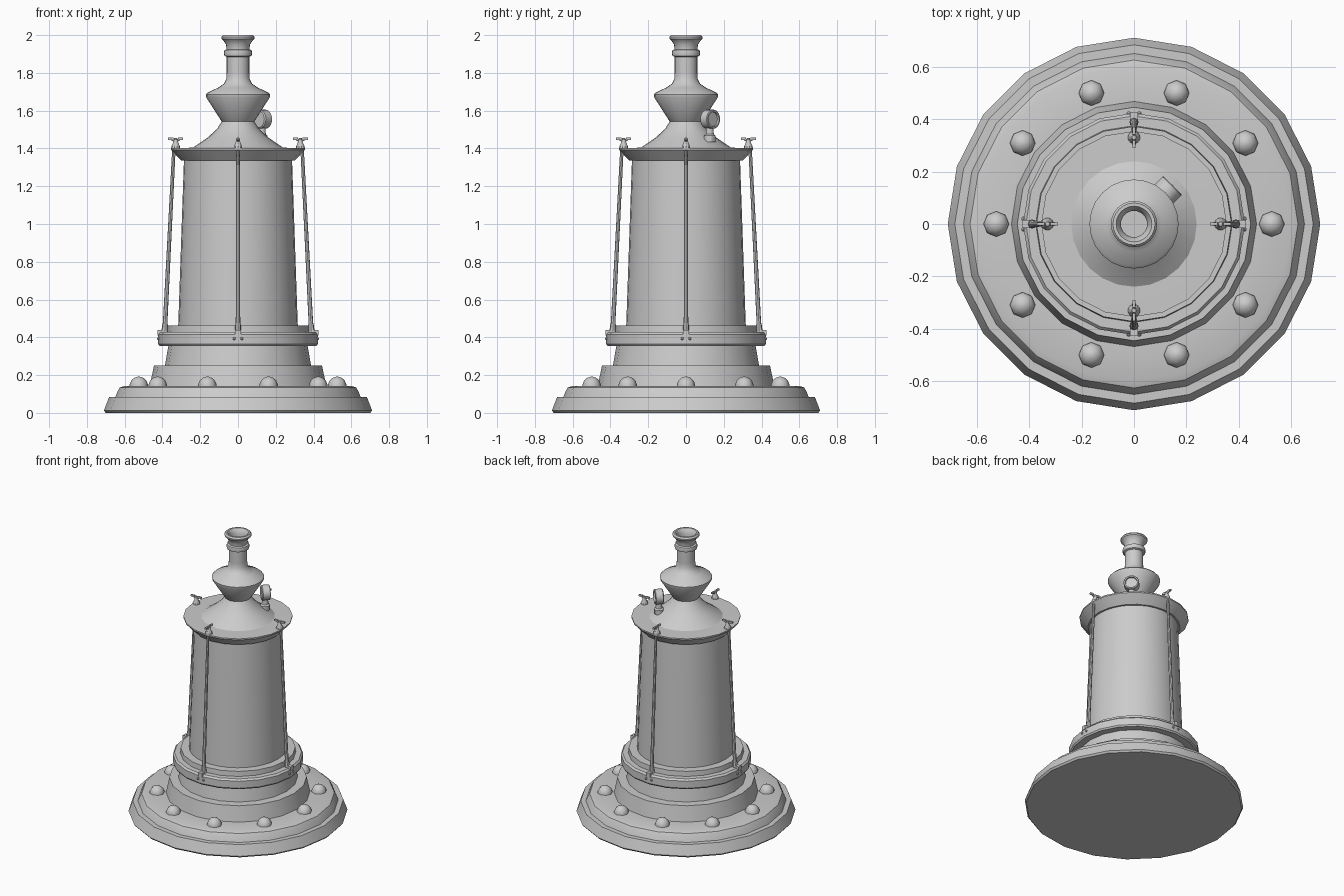
import bpy, bmesh, math
from mathutils import Matrix, Vector

if "Cube" in bpy.data.objects:
    bpy.data.objects.remove(bpy.data.objects["Cube"])


def finish(bm, name, angle=30):
    bmesh.ops.recalc_face_normals(bm, faces=bm.faces)
    me = bpy.data.meshes.new(name)
    bm.to_mesh(me)
    bm.free()
    ob = bpy.data.objects.new(name, me)
    bpy.context.collection.objects.link(ob)
    bpy.ops.object.select_all(action='DESELECT')
    ob.select_set(True)
    bpy.context.view_layer.objects.active = ob
    if angle:
        bpy.ops.object.shade_smooth_by_angle(angle=math.radians(angle))
    return ob


def add_lathe(bm, profile, n, mat=Matrix()):
    """Revolve (radius, height) points around z, closing both ends."""
    rings = []
    for r, z in profile:
        rings.append([bm.verts.new(mat @ Vector((r * math.cos(2 * math.pi * i / n),
                                                 r * math.sin(2 * math.pi * i / n), z)))
                      for i in range(n)])
    for a, b in zip(rings, rings[1:]):
        for i in range(n):
            j = (i + 1) % n
            bm.faces.new((a[i], a[j], b[j], b[i]))
    bm.faces.new(rings[0][::-1])
    bm.faces.new(rings[-1])


def lathe(name, profile, n=20, mat=Matrix()):
    bm = bmesh.new()
    add_lathe(bm, profile, n, mat)
    return finish(bm, name)


def rod_matrix(a, b):
    d = Vector(b) - Vector(a)
    return Matrix.Translation(a) @ d.to_track_quat('Z', 'Y').to_matrix().to_4x4(), d.length


# Stepped base plate and plinth
lathe("base_plate", [(.70, 0), (.71, .012), (.683, .083), (.65, .083), (.637, .115),
                     (.625, .135), (.60, .143), (.46, .143)])
lathe("plinth", [(.468, .14), (.445, .25), (.387, .25), (.366, .37)])

# Collar holding the rods
lathe("collar", [(.36, .355), (.416, .355), (.423, .365), (.423, .415), (.412, .427),
                 (.375, .427), (.372, .462), (.31, .462)])

# Tapered lamp cylinder and flared lid
lathe("lamp_cylinder", [(.317, .45), (.286, 1.345)], 32)
lathe("lid", [(.27, 1.335), (.30, 1.335), (.354, 1.393), (.354, 1.402), (.24, 1.404)])

# Conical roof, funnel and chimney
lathe("roof_cone", [(.245, 1.40), (.16, 1.458), (.11, 1.505), (.085, 1.545)], 24)
lathe("funnel", [(.083, 1.54), (.088, 1.545), (.168, 1.67), (.17, 1.685), (.16, 1.696),
                 (.105, 1.722), (.075, 1.742), (.061, 1.77), (.06, 1.80)], 24)
lathe("chimney", [(.06, 1.76), (.06, 1.885), (.072, 1.89), (.075, 1.905), (.072, 1.92),
                  (.061, 1.925), (.063, 1.95), (.078, 1.972), (.087, 1.98), (.088, 1.99),
                  (.08, 2.0), (.068, 2.0), (.057, 1.985), (.05, 1.96), (.05, 1.85)], 24)

# Ten domed bolts on the base plate
dome = [(.049, .135)] + [(.049 * math.cos(math.radians(t)), .143 + .049 * math.sin(math.radians(t)))
                         for t in (10, 35, 60, 82)]
bm = bmesh.new()
for k in range(10):
    a = math.radians(36 * k)
    add_lathe(bm, dome, 8, Matrix.Translation((.525 * math.cos(a), .525 * math.sin(a), 0)))
finish(bm, "base_bolts", 50)

# Four tie rods with feet, rivets and wing nuts
for k, side in enumerate(("right", "back", "left", "front")):
    turn = Matrix.Rotation(k * math.pi / 2, 4, 'Z')
    bm = bmesh.new()
    m, length = rod_matrix((.388, 0, .43), (.338, 0, 1.425))
    add_lathe(bm, [(.017, 0), (.016, .03), (.012, .05), (.009, length)], 8, turn @ m)
    # foot bracket on the collar
    bmesh.ops.create_cube(bm, size=1, matrix=turn @ Matrix.Translation((.402, 0, .425))
                          @ Matrix.Diagonal((.05, .03, .03, 1)))
    # rivets
    for y in (-.02, .02):
        add_lathe(bm, [(.008, -.02), (.008, .003), (.004, .007)], 8,
                  turn @ Matrix.Translation((.421, y, .393)) @ Matrix.Rotation(math.pi / 2, 4, 'Y'))
    finish(bm, side + "_tie_rod")
    bm = bmesh.new()
    add_lathe(bm, [(.024, 1.40), (.023, 1.41), (.012, 1.435), (.008, 1.455)], 10,
              turn @ Matrix.Translation((.33, 0, 0)))
    # radial wings
    for s in (-1, 1):
        m, length = rod_matrix((.33, 0, 1.435), (.33 + s * .026, 0, 1.452))
        add_lathe(bm, [(.006, 0), (.007, length)], 6, turn @ m)
        bmesh.ops.create_cube(bm, size=1, matrix=turn @ Matrix.Translation((.33 + s * .026, 0, 1.452))
                              @ Matrix.Diagonal((.028, .012, .012, 1)))
    finish(bm, side + "_wing_nut")

# Round gauge on a short stem, facing back right
turn = Matrix.Rotation(math.pi / 4, 4, 'Z')
lathe("gauge_stem", [(.032, 1.435), (.032, 1.468), (.022, 1.476), (.02, 1.52)], 12,
      turn @ Matrix.Translation((.178, 0, 0)))
lathe("gauge", [(.045, -.028), (.051, -.022), (.051, .024), (.047, .028), (.039, .028), (.037, .018)],
      20, turn @ Matrix.Translation((.18, 0, 1.555)) @ Matrix.Rotation(math.pi / 2, 4, 'Y'))
